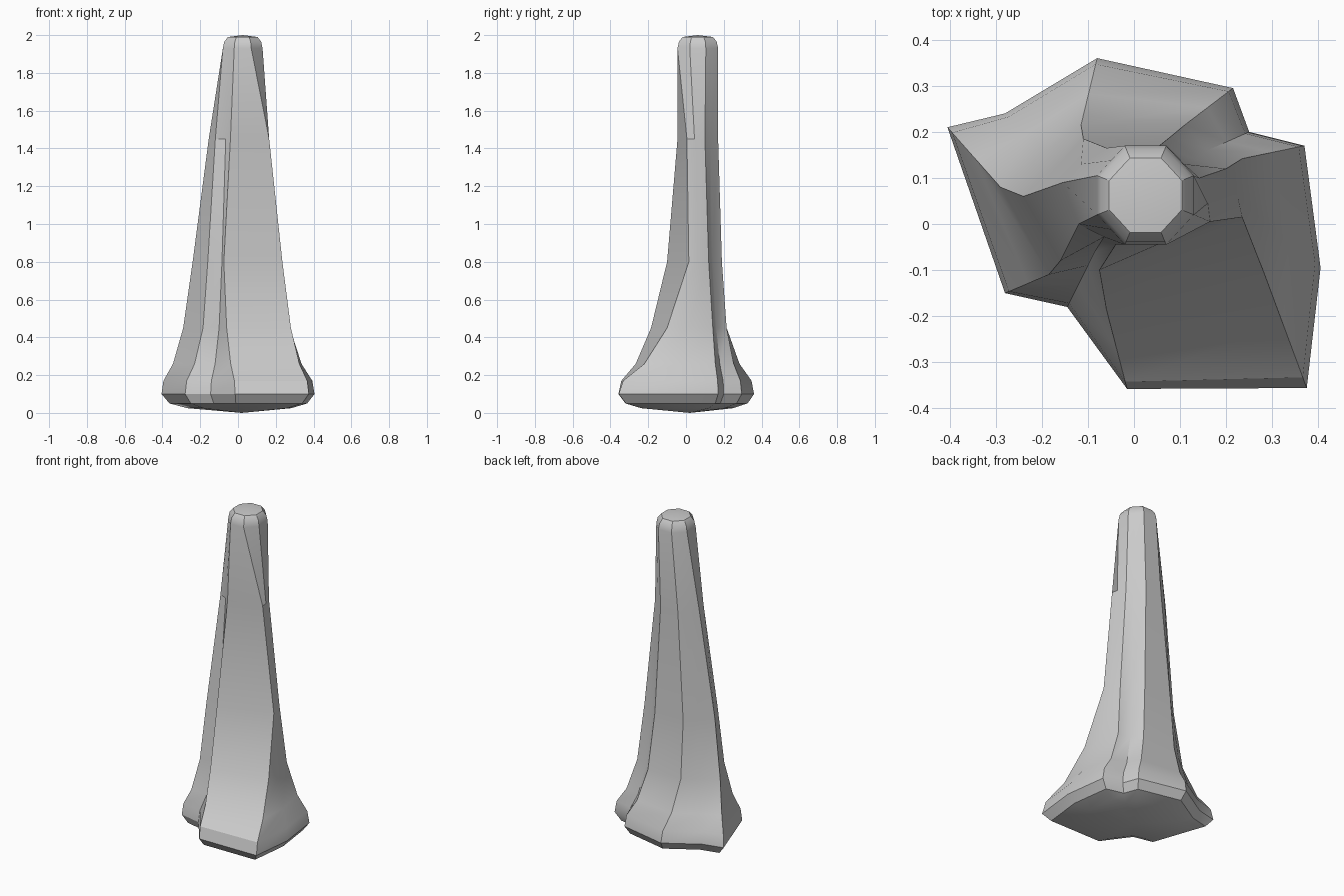
import bpy, bmesh
from mathutils import Vector

if "Cube" in bpy.data.objects:
    bpy.data.objects.remove(bpy.data.objects["Cube"])

# Fluted spire: each row is one rib or groove, traced from the foot to the neck
HEIGHTS = (0.10, 0.45, 0.80, 1.45, 1.93)
RIBS = [
    [(.375, -.356), (.28, -.10), (.235, .015), (.165, .005), (.07, -.045)],
    [(.405, -.095), (.275, .01), (.225, .06), (.16, .045), (.13, .02)],
    [(.37, .17), (.235, .142), (.20, .12), (.142, .10), (.13, .105)],
    [(.25, .20), (.16, .16), (.135, .14), (.11, .13), (.10, .138)],
    [(.215, .295), (.11, .215), (.08, .19), (.055, .17), (.07, .17)],
    [(-.08, .36), (-.115, .215), (-.11, .185), (-.06, .165), (-.02, .17)],
    [(-.28, .24), (-.19, .16), (-.165, .13), (-.115, .13), (-.05, .138)],
    [(-.405, .21), (-.29, .08), (-.24, .06), (-.155, .09), (-.08, .105)],
    [(-.28, -.15), (-.185, -.11), (-.16, -.08), (-.12, .0), (-.08, .02)],
    [(-.145, -.18), (-.10, -.09), (-.085, -.06), (-.065, -.028), (-.05, -.012)],
    [(-.015, -.358), (-.06, -.185), (-.075, -.10), (-.04, -.045), (-.02, -.045)],
]


def section(i):
    return [Vector((*rib[i], HEIGHTS[i])) for rib in RIBS]


def blend(a, b, f, z):
    return [Vector((*p.lerp(q, f).xy, z)) for p, q in zip(a, b)]


def shrink(ring, centre, s, z):
    return [Vector((centre[0] + (p.x - centre[0]) * s,
                    centre[1] + (p.y - centre[1]) * s, z)) for p in ring]


foot, low, mid, high, neck = [section(i) for i in range(5)]
BASE, TIP = (0.02, 0.02), (0.025, 0.0625)
rings = [
    # rounded underside
    shrink(foot, BASE, .68, .025), shrink(foot, BASE, .90, .05),
    # flared foot and shaft
    foot, blend(foot, low, .09, .17), blend(foot, low, .53, .26),
    low, mid, high, neck,
    # domed tip
    shrink(neck, TIP, .93, 1.965), shrink(neck, TIP, .75, 1.99),
]

bm = bmesh.new()
loops = [[bm.verts.new(p) for p in ring] for ring in rings]
n = len(RIBS)
for a, b in zip(loops, loops[1:]):
    for i in range(n):
        j = (i + 1) % n
        bm.faces.new((a[i], a[j], b[j], b[i]))
for loop, centre in ((loops[0], (*BASE, 0)), (loops[-1], (*TIP, 2))):
    pole = bm.verts.new(centre)
    for i in range(n):
        bm.faces.new((loop[i], loop[(i + 1) % n], pole))
bmesh.ops.recalc_face_normals(bm, faces=bm.faces)

mesh = bpy.data.meshes.new("fluted_spire")
bm.to_mesh(mesh)
bm.free()
spire = bpy.data.objects.new("fluted_spire", mesh)
bpy.context.collection.objects.link(spire)
bpy.context.view_layer.objects.active = spire
spire.select_set(True)
bpy.ops.object.shade_smooth_by_angle(angle=0.52)
